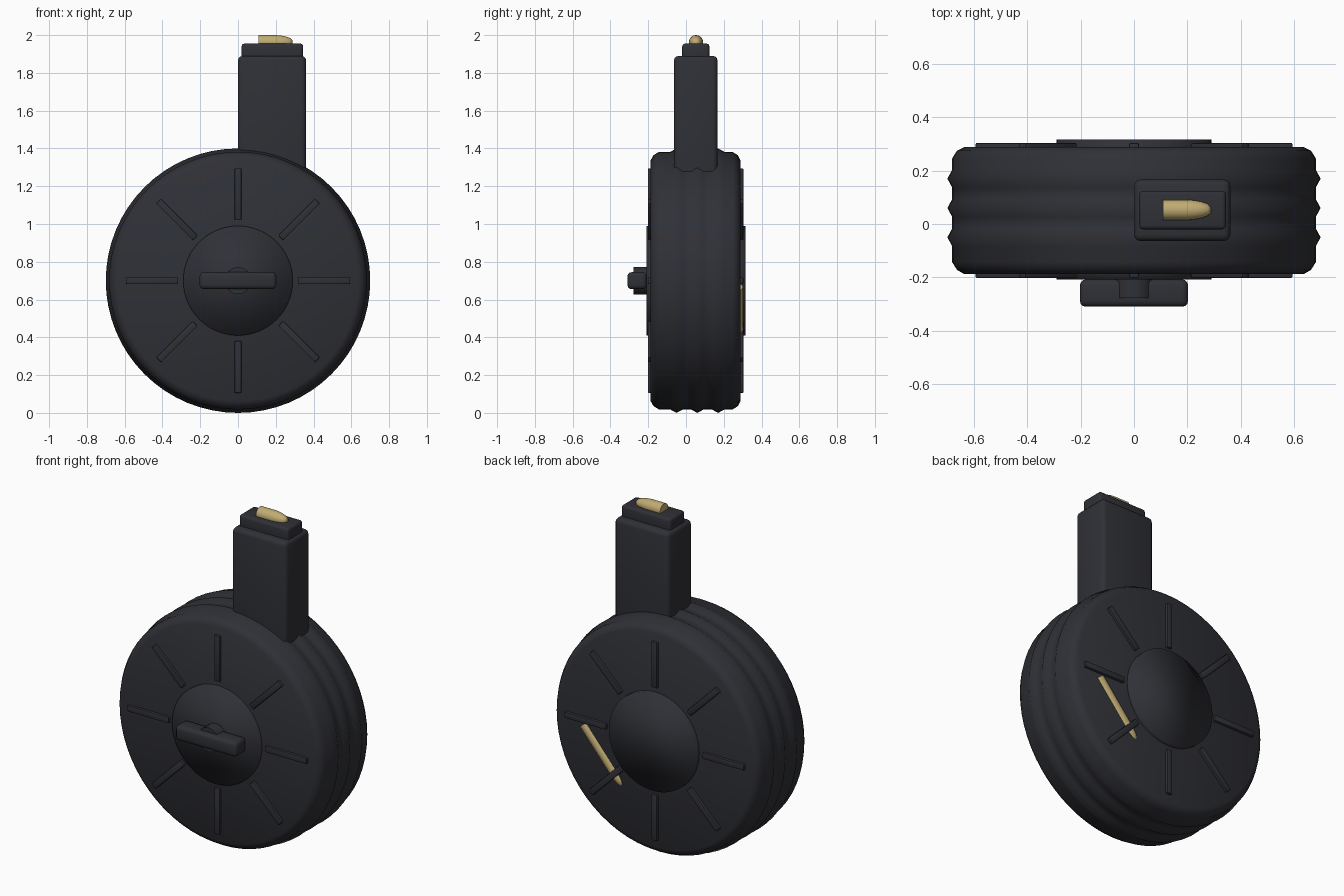
import bpy, bmesh, math
from mathutils import Matrix, Vector

cube = bpy.data.objects.get("Cube")
if cube:
    bpy.data.objects.remove(cube, do_unlink=True)


def material(name, rgb, rough):
    m = bpy.data.materials.new(name)
    m.use_nodes = True
    m.diffuse_color = (*rgb, 1)
    bsdf = m.node_tree.nodes["Principled BSDF"]
    bsdf.inputs["Base Color"].default_value = (*rgb, 1)
    bsdf.inputs["Roughness"].default_value = rough
    return m


charcoal = material("charcoal", (0.029, 0.030, 0.037), 0.5)
brass = material("brass", (0.53, 0.41, 0.17), 0.4)

CENTRE = Vector((0, 0, 0.70))


def finish(name, bm, mat, matrix, smooth_angle):
    bmesh.ops.recalc_face_normals(bm, faces=bm.faces)
    mesh = bpy.data.meshes.new(name)
    bm.to_mesh(mesh)
    bm.free()
    mesh.materials.append(mat)
    obj = bpy.data.objects.new(name, mesh)
    obj.matrix_world = matrix
    bpy.context.collection.objects.link(obj)
    bpy.ops.object.select_all(action="DESELECT")
    obj.select_set(True)
    bpy.context.view_layer.objects.active = obj
    bpy.ops.object.shade_smooth_by_angle(angle=math.radians(smooth_angle))
    return obj


def lathe(name, profile, mat, direction, origin, sides, smooth_angle):
    """Revolve (radius, distance) points around an axis and cap both ends."""
    bm = bmesh.new()
    rings = []
    for r, h in profile:
        rings.append([bm.verts.new((r * math.cos(a), r * math.sin(a), h))
                      for a in (math.tau * i / sides for i in range(sides))])
    for low, high in zip(rings, rings[1:]):
        for i in range(sides):
            j = (i + 1) % sides
            bm.faces.new((low[i], low[j], high[j], high[i]))
    bm.faces.new(rings[0])
    bm.faces.new(rings[-1])
    turn = Vector((0, 0, 1)).rotation_difference(Vector(direction))
    matrix = Matrix.Translation(origin) @ turn.to_matrix().to_4x4()
    return finish(name, bm, mat, matrix, smooth_angle)


def box(name, low, high, bevel, segments=3, matrix=Matrix()):
    """Rounded box between two corners."""
    low, high = Vector(low), Vector(high)
    bm = bmesh.new()
    bmesh.ops.create_cube(bm, size=1)
    for v in bm.verts:
        v.co = (low + high) / 2 + v.co * (high - low)
    bmesh.ops.bevel(bm, geom=bm.edges[:], offset=bevel, segments=segments,
                    profile=0.5, affect="EDGES", clamp_overlap=True)
    return finish(name, bm, charcoal, matrix, 40)


# Drum with chamfered rims and three raised ridges
BODY, RIDGE, HALF = 0.682, 0.70, 0.033
drum = [(0.638, -0.187), (0.664, -0.172), (BODY, -0.143)]
for y in (-0.05, 0.06, 0.17):
    drum += [(BODY, y - HALF), (RIDGE, y), (BODY, y + HALF)]
drum += [(BODY, 0.246), (0.664, 0.275), (0.638, 0.288)]
lathe("drum_body", drum, charcoal, (0, 1, 0), CENTRE, 64, 80)

# Round hub plates, front and back
for name, y0, y1 in (("front_hub", -0.209, -0.15), ("back_hub", 0.25, 0.316)):
    lathe(name, [(0.29, y0), (0.29, y1)], charcoal, (0, 1, 0), CENTRE, 64, 100)

# Eight radial ribs on each face
for side, y0, y1 in (("front", -0.202, -0.17), ("back", 0.27, 0.304)):
    for i in range(8):
        turn = Matrix.Translation(CENTRE) @ Matrix.Rotation(i * math.tau / 8, 4, "Y")
        box(f"{side}_rib_{i + 1}", (0.32, y0, -0.018), (0.594, y1, 0.018),
            0.005, 2, turn)

# Winding key
lathe("key_shaft", [(0.072, -0.277), (0.072, -0.19)], charcoal,
      (0, 1, 0), CENTRE, 16, 40)
box("key_bar", (-0.203, -0.31, -0.045), (0.203, -0.208, 0.045), 0.022, 3,
    Matrix.Translation(CENTRE))

# Feed tower and its lip
box("feed_tower", (0, -0.064, 1.1), (0.361, 0.167, 1.89), 0.025)
box("feed_lip", (0.019, -0.02, 1.86), (0.345, 0.124, 1.955), 0.015)


# Cartridges: straight case with a rounded nose
def cartridge(name, radius, case, nose, direction, origin):
    shape = [(1, 0), (0.93, 0.3), (0.8, 0.6), (0.6, 0.85), (0.3, 1)]
    profile = [(radius, 0)] + [(radius * r, case + nose * t) for r, t in shape]
    lathe(name, profile, brass, direction, origin, 24, 50)


cartridge("top_cartridge", 0.038, 0.095, 0.085, (1, 0, 0), (0.108, 0.053, 1.962))
cartridge("window_cartridge", 0.031, 0.33, 0.07, (-0.65, 0, -0.76),
          (0.48, 0.27, 0.667))
